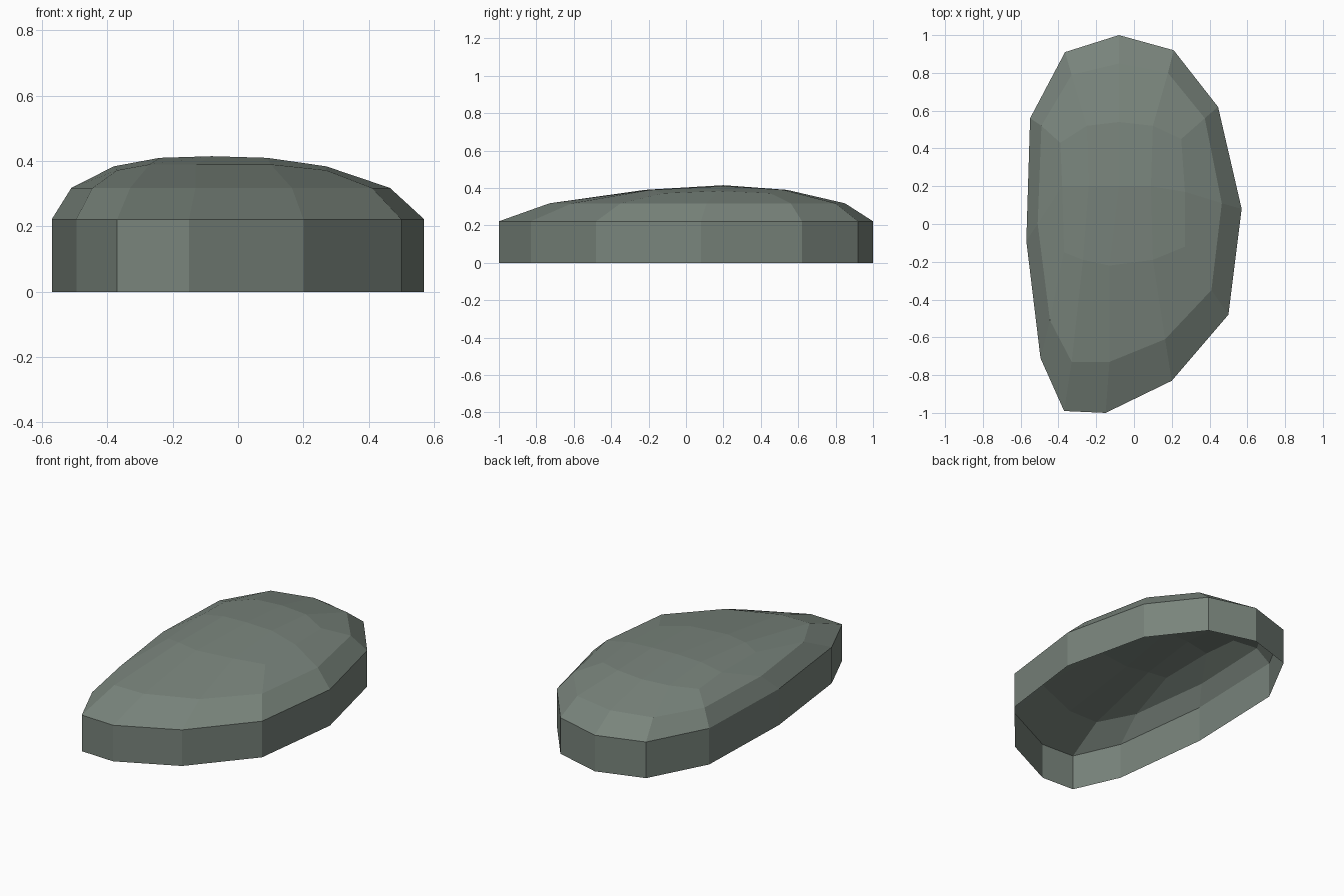
import bpy
import bmesh

default_cube = bpy.data.objects.get("Cube")
if default_cube:
    bpy.data.objects.remove(default_cube, do_unlink=True)

# Single stone colour
stone = bpy.data.materials.new("grey_green_stone")
stone.use_nodes = True
colour = (0.19, 0.23, 0.20, 1.0)
stone.diffuse_color = colour
shader = stone.node_tree.nodes["Principled BSDF"]
shader.inputs["Base Color"].default_value = colour
shader.inputs["Roughness"].default_value = 0.8

# Twelve-sided contours, clockwise from the back
rim = [(-.08, 1), (.21, .92), (.445, .62), (.57, .08), (.5, -.48), (.2, -.83),
       (-.15, -1), (-.37, -.99), (-.495, -.71), (-.57, -.09), (-.55, .56), (-.365, .91)]
shoulder = [(-.08, .85), (.18, .8), (.375, .56), (.465, .11), (.41, -.35), (.165, -.61),
            (-.13, -.73), (-.33, -.73), (-.445, -.51), (-.51, 0), (-.49, .52), (-.33, .79)]
crown = [(-.08, .54), (.1, .52), (.25, .45), (.27, .17), (.27, -.12), (.1, -.19),
         (-.13, -.22), (-.27, -.19), (-.37, -.15), (-.38, .2), (-.39, .43), (-.25, .52)]
CROWN_CORNERS = (2, 4, 8, 10)
CROWN_SIDES = (3, 9)


def crown_height(index):
    if index in CROWN_CORNERS:
        return .372
    return .384 if index in CROWN_SIDES else .39


def add_ring(bm, contour, height):
    return [bm.verts.new((x, y, height(i))) for i, (x, y) in enumerate(contour)]


def bridge(bm, lower, upper):
    count = len(lower)
    for i in range(count):
        j = (i + 1) % count
        bm.faces.new((lower[j], lower[i], upper[i], upper[j]))


# Open-bottomed shell: upright wall, then sloping bands
bm = bmesh.new()
rings = [
    add_ring(bm, rim, lambda i: 0),
    add_ring(bm, rim, lambda i: .222),
    add_ring(bm, shoulder, lambda i: .318),
    add_ring(bm, crown, crown_height),
]
for lower, upper in zip(rings, rings[1:]):
    bridge(bm, lower, upper)

# Crown: quad grid with a raised middle row
top = rings[-1]
ridge = [bm.verts.new(p) for p in ((-.24, .2, .41), (-.08, .2, .415), (.09, .2, .41))]
back_row = [top[i] for i in (10, 11, 0, 1, 2)]
middle_row = [top[9], *ridge, top[3]]
front_row = [top[i] for i in (8, 7, 6, 5, 4)]
for near, far in ((front_row, middle_row), (middle_row, back_row)):
    for i in range(len(near) - 1):
        bm.faces.new((near[i], near[i + 1], far[i + 1], far[i]))

bmesh.ops.recalc_face_normals(bm, faces=bm.faces)
if max(bm.faces, key=lambda f: f.calc_center_median().z).normal.z < 0:
    bmesh.ops.reverse_faces(bm, faces=bm.faces)

mesh = bpy.data.meshes.new("stone_shell")
bm.to_mesh(mesh)
bm.free()
mesh.materials.append(stone)
shell = bpy.data.objects.new("stone_shell", mesh)
bpy.context.collection.objects.link(shell)
